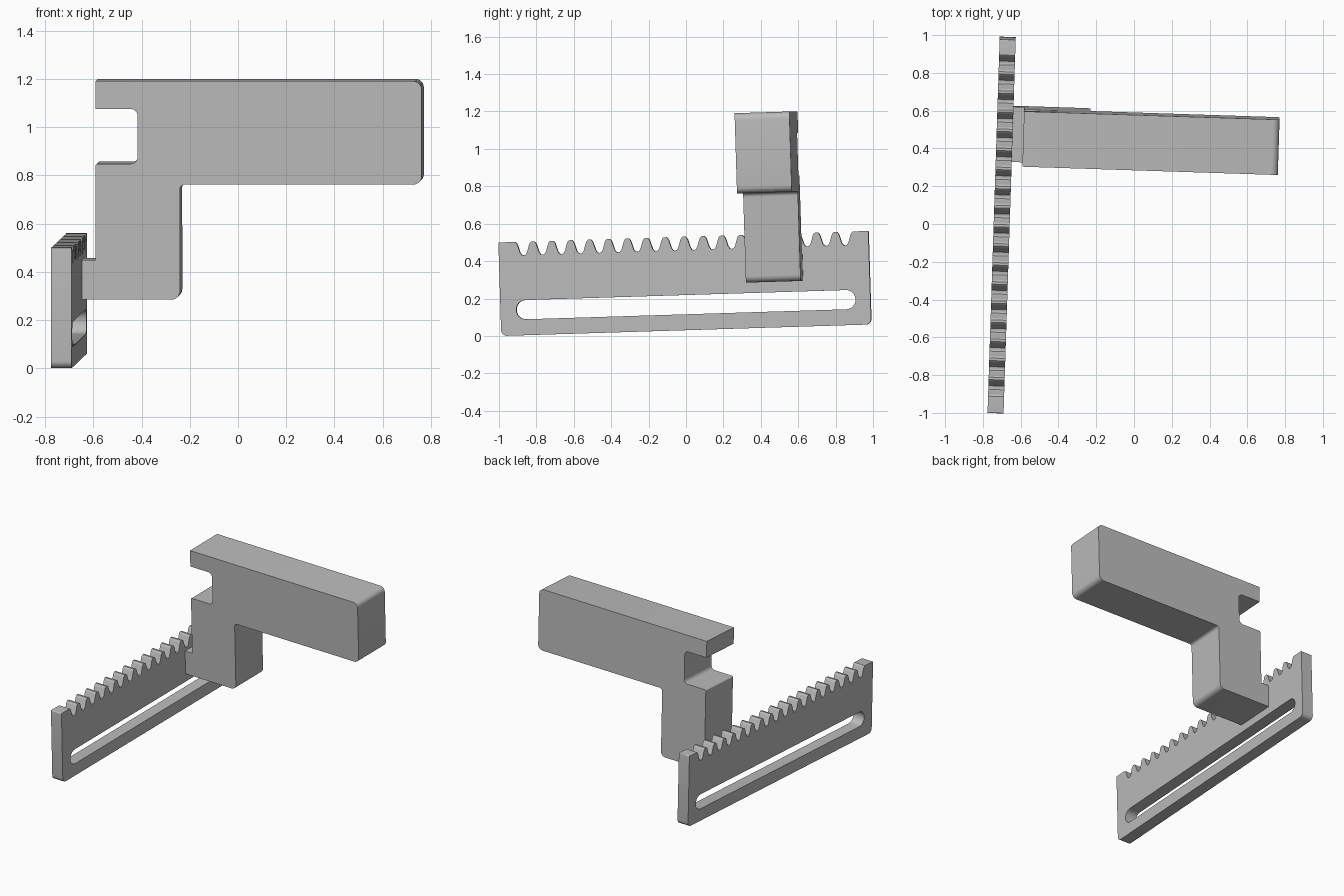
import bpy, bmesh, math
from mathutils import Vector, Euler, Matrix

cube = bpy.data.objects.get("Cube")
if cube:
    bpy.data.objects.remove(cube, do_unlink=True)

mat = bpy.data.materials.new("plain grey")
mat.use_nodes = True
GREY = (0.5, 0.5, 0.5, 1)
mat.diffuse_color = GREY
mat.node_tree.nodes["Principled BSDF"].inputs["Base Color"].default_value = GREY

# The whole assembly leans slightly
LEAN = Matrix.Translation((-0.775, -0.985, 0)) @ Euler(
    (math.radians(1.78), 0, math.radians(-1.86))).to_matrix().to_4x4()


def rounded(corners, steps=6):
    """Closed 2D outline from (x, y, radius) right-angled corners."""
    out = []
    for i, (x, y, r) in enumerate(corners):
        p = Vector((x, y))
        if r == 0:
            out.append(p)
            continue
        a = (Vector(corners[i - 1][:2]) - p).normalized() * r
        b = (Vector(corners[(i + 1) % len(corners)][:2]) - p).normalized() * r
        for k in range(steps + 1):
            t = math.pi / 2 * k / steps
            out.append(p + a * (1 - math.sin(t)) + b * (1 - math.cos(t)))
    return out


def extruded(name, loops, place, depth):
    """Fill outlines (later ones are holes) and extrude them by depth."""
    bm = bmesh.new()
    for loop in loops:
        vs = [bm.verts.new(place(*p)) for p in loop]
        for i, v in enumerate(vs):
            bm.edges.new((vs[i - 1], v))
    bmesh.ops.triangle_fill(bm, use_beauty=True, edges=bm.edges[:])
    ext = bmesh.ops.extrude_face_region(bm, geom=bm.faces[:])["geom"]
    bmesh.ops.translate(bm, vec=depth,
                        verts=[g for g in ext if isinstance(g, bmesh.types.BMVert)])
    bmesh.ops.recalc_face_normals(bm, faces=bm.faces[:])
    mesh = bpy.data.meshes.new(name)
    bm.to_mesh(mesh)
    bm.free()
    mesh.materials.append(mat)
    ob = bpy.data.objects.new(name, mesh)
    bpy.context.collection.objects.link(ob)
    ob.matrix_world = LEAN
    bpy.ops.object.select_all(action="DESELECT")
    ob.select_set(True)
    bpy.context.view_layer.objects.active = ob
    bpy.ops.object.shade_smooth_by_angle(angle=math.radians(35))
    return ob


# Toothed rack: plate with rounded gullets along the top and a long slot
LENGTH, HEIGHT, THICK = 1.98, 0.5, 0.085
GAPS, FIRST, PITCH, DEPTH = 18, 0.133, 0.1012, 0.073
half_gap = [(0.044, 1), (0.037, 0.93), (0.031, 0.78), (0.018, 0.2), (0.01, 0.04)]
gap = [(-x, h) for x, h in half_gap] + [(0, 0)] + half_gap[::-1]
teeth = [Vector((FIRST + i * PITCH + x, HEIGHT - DEPTH * (1 - h)))
         for i in range(GAPS) for x, h in gap]
base = rounded([(LENGTH, HEIGHT, 0.006), (LENGTH, 0, 0.03),
                (0, 0, 0.03), (0, HEIGHT, 0.006)])
slot = rounded([(0.085, 0.085, 0.05), (1.9, 0.085, 0.05),
                (1.9, 0.188, 0.05), (0.085, 0.188, 0.05)])
extruded("toothed_rack", [base + teeth, slot],
         lambda a, b: (0, a, b), (THICK, 0, 0))

# Stepped arm: leg with a tab onto the rack, long bar and a side notch
arm = rounded([
    (0.08, 0.244, 0), (0.492, 0.244, 0.035), (0.492, 0.721, 0.02),
    (1.495, 0.721, 0.035), (1.495, 1.15, 0.035), (0.142, 1.15, 0),
    (0.142, 1.035, 0), (0.317, 1.035, 0.03), (0.317, 0.807, 0.03),
    (0.142, 0.807, 0.008), (0.142, 0.408, 0), (0.08, 0.408, 0)])
extruded("stepped_arm", [arm], lambda a, b: (a, 1.33, b), (0, 0.293, 0))
